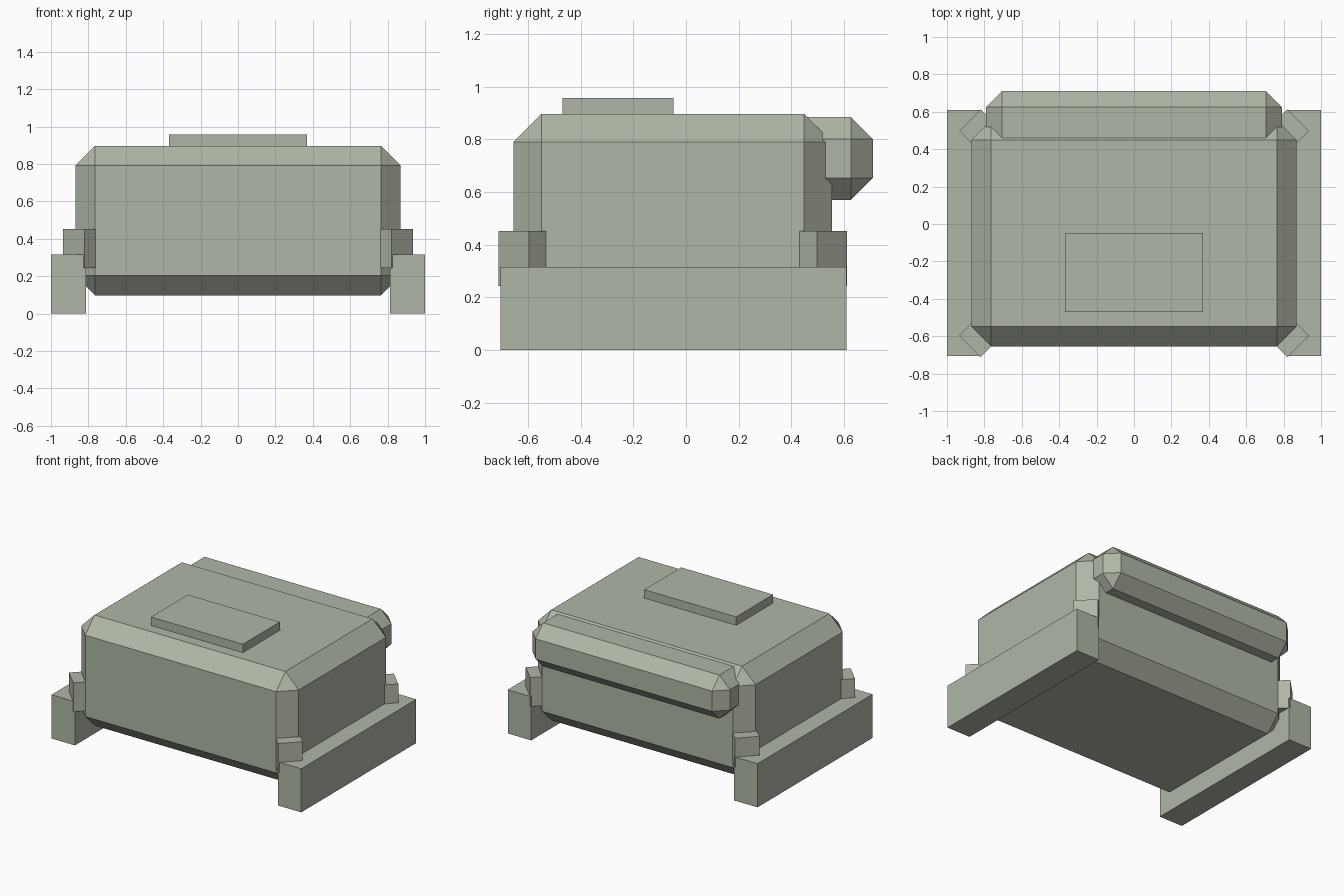
import bpy, bmesh
from math import radians
from mathutils import Matrix, Vector

if "Cube" in bpy.data.objects:
    bpy.data.objects.remove(bpy.data.objects["Cube"])

# Olive-grey paint shared by all parts
paint = bpy.data.materials.new("olive_grey")
paint.diffuse_color = (0.43, 0.47, 0.38, 1.0)
paint.use_nodes = True
paint.node_tree.nodes["Principled BSDF"].inputs["Base Color"].default_value = paint.diffuse_color


def box(name, lo, hi, chamfer=0.0, turn=0.0):
    """Box between two corners, optionally chamfered and turned about its vertical axis."""
    lo, hi = Vector(lo), Vector(hi)
    bm = bmesh.new()
    bmesh.ops.create_cube(bm, size=1.0)
    bmesh.ops.scale(bm, vec=hi - lo, verts=bm.verts)
    if chamfer:
        bmesh.ops.bevel(bm, geom=bm.edges[:], offset=chamfer, offset_type='OFFSET',
                        segments=1, profile=0.5, affect='EDGES')
    bmesh.ops.rotate(bm, cent=(0, 0, 0), matrix=Matrix.Rotation(radians(turn), 3, 'Z'),
                     verts=bm.verts)
    mesh = bpy.data.meshes.new(name)
    bm.to_mesh(mesh)
    bm.free()
    mesh.materials.append(paint)
    obj = bpy.data.objects.new(name, mesh)
    obj.location = (lo + hi) / 2
    bpy.context.collection.objects.link(obj)
    return obj


MID_Y = -0.05

# Main chamfered body
box("body", (-0.87, -0.655, 0.097), (0.87, 0.555, 0.897), chamfer=0.106)

# Raised plate on the lid
box("top_plate", (-0.368, -0.47, 0.88), (0.368, -0.048, 0.958))

# Chamfered bar across the upper back, sunk into the body
box("back_bar", (-0.79, 0.37, 0.57), (0.79, 0.71, 0.885), chamfer=0.084)

for sx, side in ((-1, "left"), (1, "right")):
    # Side foot rail
    x0, x1 = sorted((sx * 0.812, sx * 1.0))
    box(f"{side}_rail", (x0, -0.705, 0), (x1, 0.61, 0.316))

    # Diagonal blocks joining the rail to the body corners
    for sy, end in ((-1, "front"), (1, "back")):
        cx, cy, h = sx * 0.82, MID_Y + sy * 0.547, 0.0815
        box(f"{side}_{end}_corner_block", (cx - h, cy - h, 0.243),
            (cx + h, cy + h, 0.453), turn=45)
